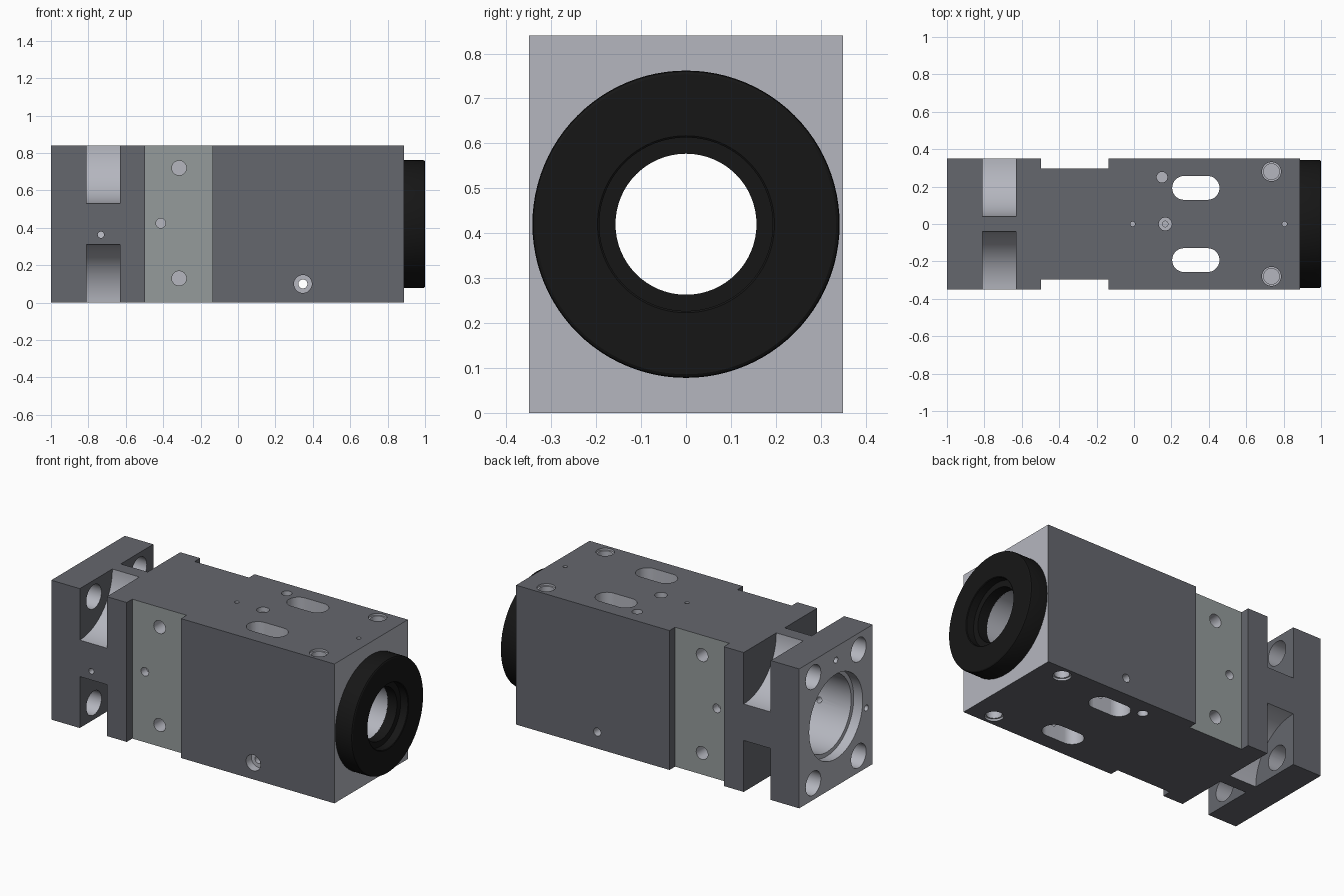
import bpy, bmesh, math
from mathutils import Vector, Matrix

if "Cube" in bpy.data.objects:
    bpy.data.objects.remove(bpy.data.objects["Cube"])

ZC, W, H = 0.42, 0.35, 0.84          # bore axis height, half width, height


def material(name, rgb):
    m = bpy.data.materials.new(name)
    m.diffuse_color = (*rgb, 1)
    m.use_nodes = True
    m.node_tree.nodes["Principled BSDF"].inputs["Base Color"].default_value = m.diffuse_color
    return m


DARK = material("dark_anodised", (0.13, 0.135, 0.155))
BRIGHT = material("machined", (0.46, 0.47, 0.52))
PALE = material("pale_face", (0.30, 0.33, 0.33))
BLACK = material("black", (0.008, 0.008, 0.008))


def finish(bm, name, mats):
    bmesh.ops.recalc_face_normals(bm, faces=bm.faces[:])
    me = bpy.data.meshes.new(name)
    bm.to_mesh(me)
    bm.free()
    for m in mats:
        me.materials.append(m)
    ob = bpy.data.objects.new(name, me)
    bpy.context.collection.objects.link(ob)
    return ob


def box(name, lo, hi, mat, end_mat=None):
    bm = bmesh.new()
    lo, hi = Vector(lo), Vector(hi)
    bmesh.ops.create_cube(bm, size=1, matrix=Matrix.Translation((lo + hi) / 2)
                          @ Matrix.Diagonal((*(hi - lo), 1)))
    bm.normal_update()
    for f in bm.faces:
        f.material_index = int(abs(f.normal.x) > 0.9)
    return finish(bm, name, [mat, end_mat or mat])


def lathe(name, origin, axis, profile, mat, cap_mat=None, closed=False, n=48):
    """Revolve (distance, radius) points about an axis through origin."""
    bm = bmesh.new()
    m = Matrix.Translation(origin) @ Vector((0, 0, 1)).rotation_difference(Vector(axis)).to_matrix().to_4x4()
    rings = [[bm.verts.new(m @ Vector((r * math.cos(math.tau * i / n), r * math.sin(math.tau * i / n), d)))
              for i in range(n)] for d, r in profile]
    pairs = list(zip(rings, rings[1:])) + ([(rings[-1], rings[0])] if closed else [])
    for a, b in pairs:
        for i in range(n):
            bm.faces.new((a[i], a[(i + 1) % n], b[(i + 1) % n], b[i]))
    if not closed:
        for ring in (rings[0], rings[-1]):
            bm.faces.new(ring).material_index = 1
    return finish(bm, name, [mat, cap_mat or mat])


body = box("body", (-1, -W, 0), (0.888, W, H), DARK)


def cut(tool):
    tool.hide_render = True
    mod = body.modifiers.new("cut", 'BOOLEAN')
    mod.operation, mod.solver, mod.object = 'DIFFERENCE', 'EXACT', tool
    mod.material_mode = 'TRANSFER'
    bpy.context.view_layer.objects.active = body
    bpy.ops.object.modifier_apply(modifier=mod.name)
    bpy.data.objects.remove(tool)


def hole(origin, axis, *steps, n=32):
    """Stepped hole: steps are (radius, depth reached)."""
    prof, d = [], -0.02
    for r, depth in steps:
        prof += [(d, r), (depth, r)]
        d = depth
    cut(lathe("cutter", origin, axis, prof, BRIGHT, n=n))


# central bore, stepped down toward the ring
hole((-1, 0, ZC), (1, 0, 0), (0.255, 0.06), (0.23, 0.75), (0.157, 1.95), n=64)

# quarter-round corner pockets with bolt holes through the flange
for s in (-1, 1):
    for z0, t in ((0, 1), (H, -1)):
        cut(lathe("cutter", (-0.81, s * W, z0), (1, 0, 0), [(0, 0.31), (0.18, 0.31)], BRIGHT, DARK, n=96))
        hole((-1, s * 0.216, z0 + t * 0.1), (1, 0, 0), (0.072, 0.25))

# small locating holes on the flange face
hole((-1, 0, 0.76), (1, 0, 0), (0.018, 0.08), n=16)
hole((-1, -0.29, 0.36), (1, 0, 0), (0.018, 0.08), n=16)

# side recesses with their blind holes, and the small flange side holes
for s in (-1, 1):
    ys = sorted((s * 0.297, s * 0.45))
    cut(box("cutter", (-0.497, ys[0], -0.1), (-0.135, ys[1], H + 0.1), PALE, DARK))
    inward = (0, -s, 0)
    for x, z, r, d in ((-0.315, 0.72, 0.039, 0.12), (-0.315, 0.13, 0.039, 0.12), (-0.413, 0.425, 0.026, 0.05)):
        hole((x, s * 0.297, z), inward, (r, d))
hole((-0.733, -W, 0.363), (0, 1, 0), (0.017, 0.2), n=16)

# counterbored cross hole
hole((0.347, -W, 0.10), (0, 1, 0), (0.048, 0.05), (0.024, 0.8))

# slots running right through from top to bottom
for s in (-1, 1):
    y = s * 0.193
    for x in (0.268, 0.393):
        hole((x, y, -0.02), (0, 0, 1), (0.064, 0.9))
    cut(box("cutter", (0.268, y - 0.064, -0.05), (0.393, y + 0.064, 0.9), BRIGHT))

# top and bottom fastener holes
for z, t in ((H, -1), (0, 1)):
    axis = (0, 0, t)
    for s in (-1, 1):
        hole((0.735, s * 0.28, z), axis, (0.051, 0.012), (0.042, 0.18))
    hole((0.15, 0.25, z), axis, (0.029, 0.12))
hole((0.167, 0, H), (0, 0, -1), (0.035, 0.03), (0.015, 0.15))
for x in (-0.007, 0.805):
    hole((x, 0, H), (0, 0, -1), (0.013, 0.08), n=16)

# black end ring
ring = lathe("end_ring", (0.885, 0, ZC), (1, 0, 0),
             [(0, 0.157), (0, 0.342), (0.105, 0.342), (0.111, 0.34), (0.115, 0.334), (0.115, 0.197),
              (0.112, 0.193), (0.065, 0.193), (0.065, 0.157)], BLACK, closed=True, n=96)

for ob in (body, ring):
    bpy.ops.object.select_all(action='DESELECT')
    ob.select_set(True)
    bpy.context.view_layer.objects.active = ob
    bpy.ops.object.shade_smooth_by_angle(angle=math.radians(30))
